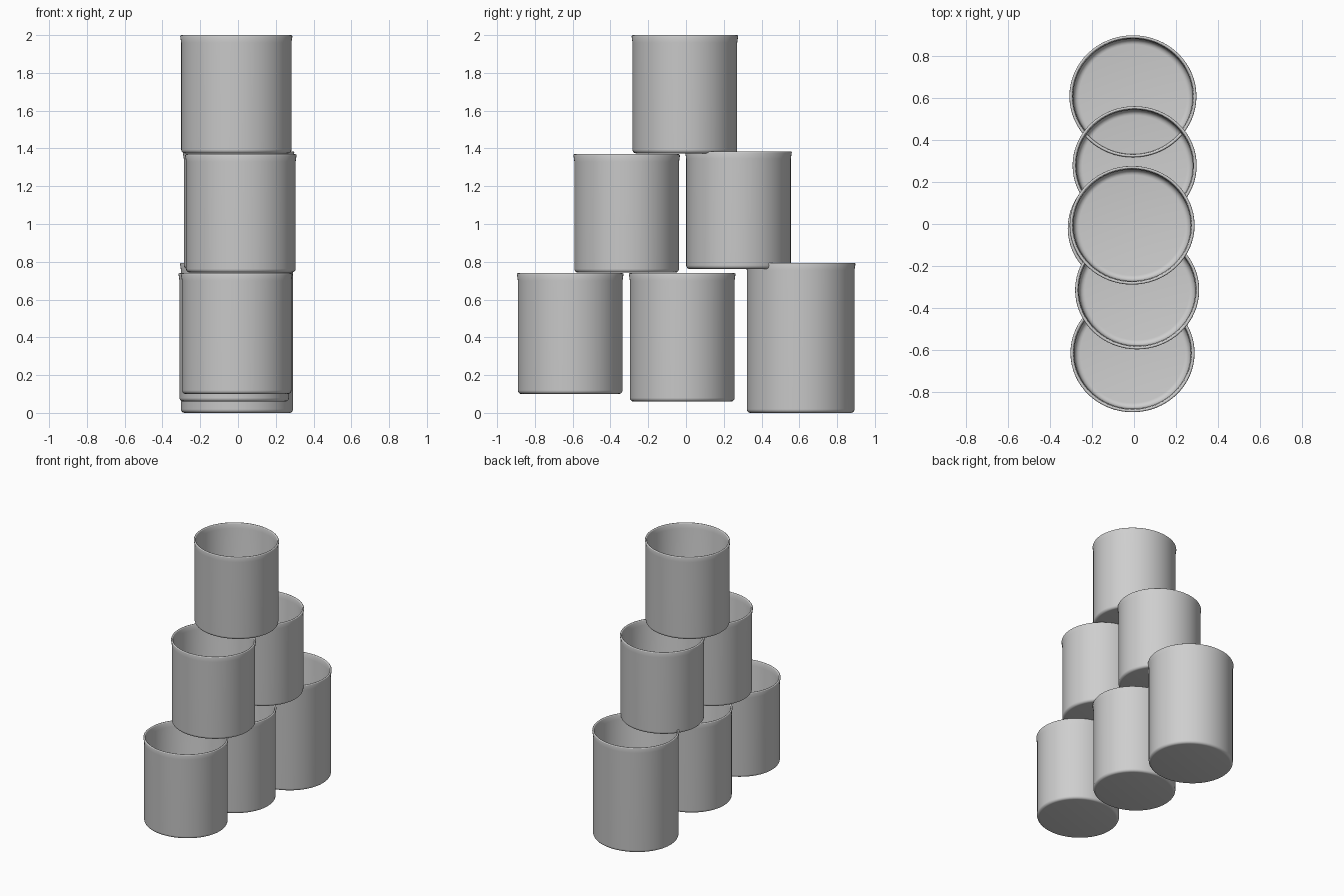
import bpy, bmesh, math

if "Cube" in bpy.data.objects:
    bpy.data.objects.remove(bpy.data.objects["Cube"])

grey = bpy.data.materials.new("plain_grey")
grey.diffuse_color = (0.62, 0.62, 0.62, 1)
grey.use_nodes = True
grey.node_tree.nodes["Principled BSDF"].inputs["Base Color"].default_value = grey.diffuse_color

SIDES = 64
WALL = 0.014


def arc(cx, cz, r, a0, a1, n=5):
    """Points of a fillet arc in the radius/height plane, angles in degrees."""
    pts = []
    for i in range(n + 1):
        a = math.radians(a0 + (a1 - a0) * i / n)
        pts.append((cx + r * math.cos(a), cz + r * math.sin(a)))
    return pts


def cup(name, x, y, rx, ry, z0, z1):
    """Open thin-walled cup, slightly oval, with rounded base and rim."""
    h = z1 - z0
    r = rx
    base = r - 0.005                      # faint taper toward the base
    inner = r - WALL
    profile = arc(base - 0.02, 0.02, 0.02, -90, 0)            # outer base edge
    profile += [(base, h - 0.04)]
    profile += arc(r - WALL / 2, h - WALL / 2, WALL / 2, 0, 180)  # rolled rim
    profile += [(inner - 0.004, h - 0.04)]
    profile += arc(inner - 0.032, 0.04, 0.026, 0, -90)        # inner base fillet

    bm = bmesh.new()
    rings = []
    for pr, pz in profile:
        rings.append([bm.verts.new((pr * math.cos(2 * math.pi * i / SIDES),
                                    pr * math.sin(2 * math.pi * i / SIDES) * ry / rx,
                                    pz)) for i in range(SIDES)])
    for a, b in zip(rings, rings[1:]):
        for i in range(SIDES):
            j = (i + 1) % SIDES
            bm.faces.new((a[i], a[j], b[j], b[i]))
    bm.faces.new(rings[0][::-1])          # underside
    bm.faces.new(rings[-1])               # inside floor
    bmesh.ops.recalc_face_normals(bm, faces=bm.faces)
    me = bpy.data.meshes.new(name)
    bm.to_mesh(me)
    bm.free()
    me.materials.append(grey)
    ob = bpy.data.objects.new(name, me)
    ob.location = (x, y, z0)
    bpy.context.collection.objects.link(ob)
    ob.select_set(True)
    bpy.context.view_layer.objects.active = ob


# bottom row
cup("cup_bottom_front", -0.007, -0.613, 0.295, 0.282, 0.10, 0.74)
cup("cup_bottom_middle", -0.02, -0.02, 0.295, 0.282, 0.06, 0.74)
cup("cup_bottom_back", -0.005, 0.607, 0.302, 0.290, 0.0, 0.795)
# middle row
cup("cup_middle_front", 0.015, -0.314, 0.295, 0.282, 0.743, 1.37)
cup("cup_middle_back", 0.003, 0.278, 0.295, 0.282, 0.762, 1.385)
# top
cup("cup_top", -0.009, -0.006, 0.297, 0.282, 1.374, 2.0)

bpy.ops.object.shade_smooth_by_angle(angle=math.radians(40))
